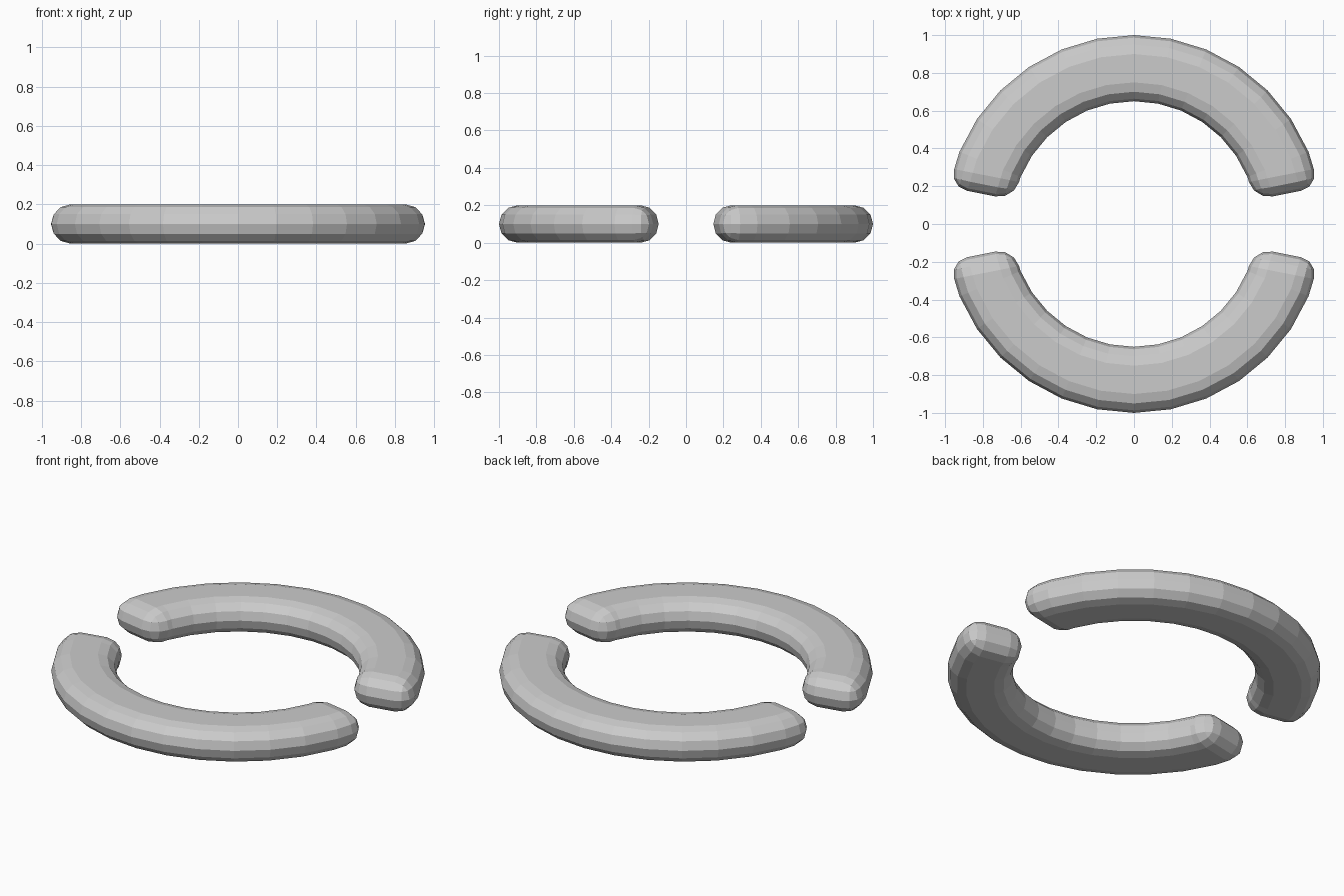
import bpy, bmesh
from math import pi, cos, sin

if "Cube" in bpy.data.objects:
    bpy.data.objects.remove(bpy.data.objects["Cube"])

INNER, OUTER, HEIGHT = 0.65, 1.0, 0.2
STEP = pi / 16  # 32-sided ring


def half_ring(name, start):
    # Square-section arc, leaving a one-step gap at each end
    bm = bmesh.new()
    sections = []
    for i in range(1, 16):
        a = start + i * STEP
        sections.append([bm.verts.new((r * cos(a), r * sin(a), z))
                         for r, z in ((INNER, 0), (OUTER, 0), (OUTER, HEIGHT), (INNER, HEIGHT))])
    for s, t in zip(sections, sections[1:]):
        for k in range(4):
            n = (k + 1) % 4
            bm.faces.new((s[k], s[n], t[n], t[k]))
    bm.faces.new(sections[0])
    bm.faces.new(sections[-1])
    bmesh.ops.recalc_face_normals(bm, faces=bm.faces)
    mesh = bpy.data.meshes.new(name)
    bm.to_mesh(mesh)
    bm.free()
    obj = bpy.data.objects.new(name, mesh)
    bpy.context.collection.objects.link(obj)

    # Round every edge so the sides become half circles
    bevel = obj.modifiers.new("rounding", 'BEVEL')
    bevel.width = 0.0995
    bevel.segments = 3
    bevel.limit_method = 'ANGLE'
    bevel.angle_limit = pi / 6
    bevel.use_clamp_overlap = False
    weld = obj.modifiers.new("weld", 'WELD')
    weld.merge_threshold = 0.003
    return obj


half_ring("back_half_ring", 0)
half_ring("front_half_ring", pi)
